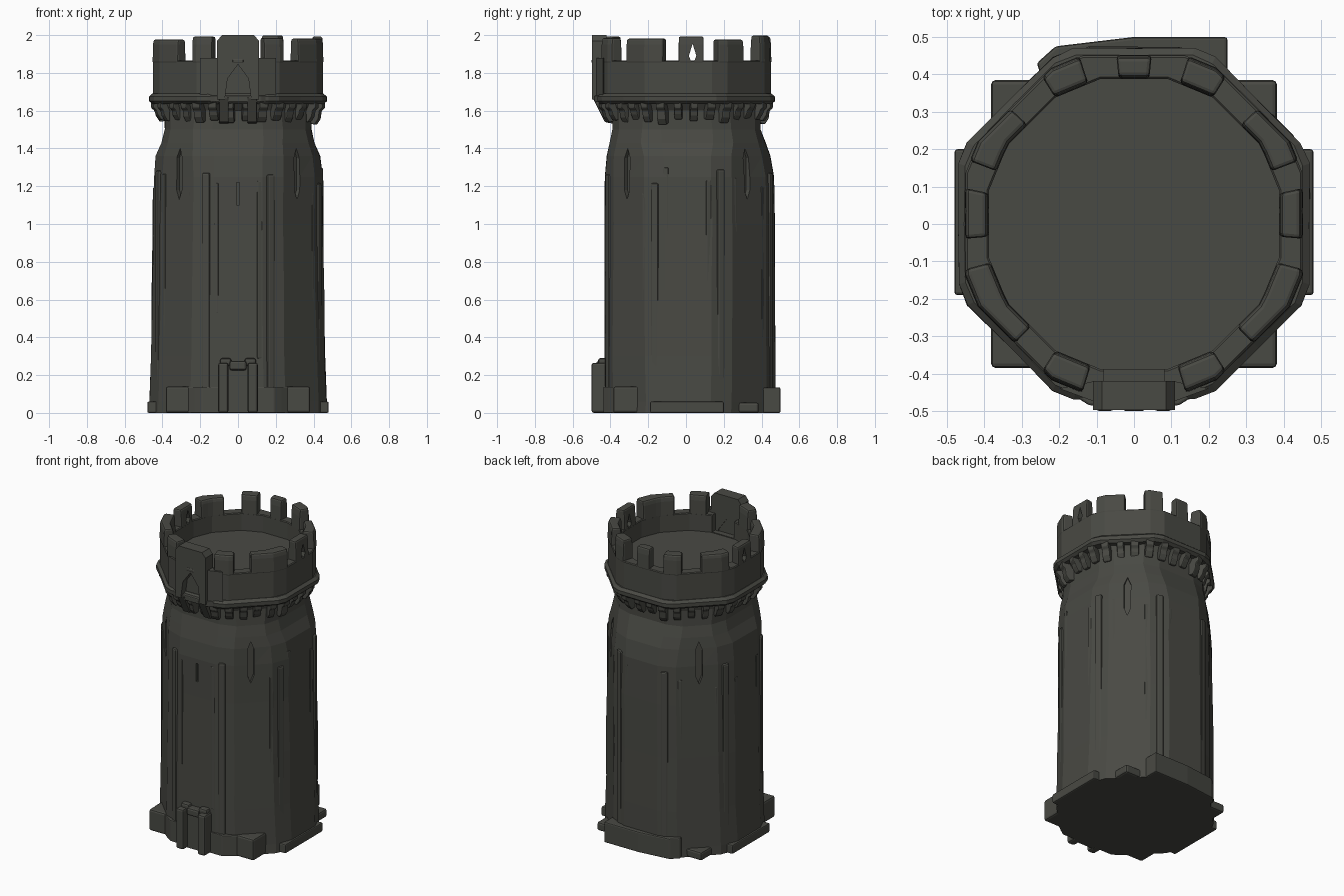
import bpy, bmesh, math, random
from mathutils import Matrix, Vector

if "Cube" in bpy.data.objects:
    bpy.data.objects.remove(bpy.data.objects["Cube"])

random.seed(4)
stone = bpy.data.materials.new("dark stone")
stone.diffuse_color = (0.066, 0.067, 0.057, 1)
stone.use_nodes = True
stone.node_tree.nodes["Principled BSDF"].inputs["Base Color"].default_value = stone.diffuse_color


def finish(bm, name, bevel=0.0):
    bmesh.ops.recalc_face_normals(bm, faces=bm.faces[:])
    me = bpy.data.meshes.new(name)
    bm.to_mesh(me)
    bm.free()
    me.materials.append(stone)
    ob = bpy.data.objects.new(name, me)
    bpy.context.collection.objects.link(ob)
    if bevel:
        m = ob.modifiers.new("worn edges", 'BEVEL')
        m.width, m.segments, m.limit_method = bevel, 2, 'ANGLE'
    return ob


def loft(name, rings, bevel=0.0):
    """Skin a list of equal-length point loops, capping both ends."""
    bm = bmesh.new()
    loops = [[bm.verts.new(p) for p in ring] for ring in rings]
    for a, b in zip(loops, loops[1:]):
        for i in range(len(a)):
            j = (i + 1) % len(a)
            bm.faces.new((a[i], a[j], b[j], b[i]))
    bm.faces.new(loops[0])
    bm.faces.new(loops[-1])
    return finish(bm, name, bevel)


def shaft_corners(ax, f, b, df, db):
    """Eight corners: side, front and back distances, plus x+y sums of the diagonals."""
    return [(ax, ax - df), (ax, db - ax), (db - b, b), (b - db, b),
            (-ax, db - ax), (-ax, ax - df), (f - df, -f), (df - f, -f)]


def shaft_ring(z, *size):
    """The corners, worn down to a narrow chamfer, with a little unevenness."""
    c = [Vector((x, y, z)) for x, y in shaft_corners(*size)]
    pts = []
    for i, p in enumerate(c):
        for q in (c[i - 1], c[(i + 1) % 8]):
            wobble = Vector((random.uniform(-.003, .003), random.uniform(-.003, .003), 0))
            pts.append(p + (q - p) * .17 + wobble)
    return pts


def radius(deg, apothem, limit):
    """Octagon radius with its corners chamfered at 'limit' degrees from the face centre."""
    t = abs((deg + 22.5) % 45 - 22.5)
    r = apothem / math.cos(math.radians(limit))
    if t <= limit:
        return apothem / math.cos(math.radians(t))
    return r * math.cos(math.radians(22.5 - limit)) / math.cos(math.radians(22.5 - t))


def polar(deg, r):
    return r * math.cos(math.radians(deg)), r * math.sin(math.radians(deg))


def crown_ring(z, apothem, limit=17, jitter=0.0):
    pts = []
    for k in range(8):
        for d in (45 * k - limit, 45 * k, 45 * k + limit):
            r = radius(d, apothem, limit) + random.uniform(-jitter, jitter)
            pts.append((*polar(d, r), z))
    return pts


def box(name, x0, x1, y0, y1, z0, z1, bevel=0.008, turn=0.0):
    rings = [[(x0, y0, z), (x1, y0, z), (x1, y1, z), (x0, y1, z)] for z in (z0, z1)]
    ob = loft(name, rings, bevel)
    ob.data.transform(Matrix.Rotation(turn, 4, 'Z'))
    return ob


def cut(ob, cutters):
    """Subtract the cutters, then throw them away."""
    for c in cutters:
        m = ob.modifiers.new("cut", 'BOOLEAN')
        m.operation, m.object, m.solver = 'DIFFERENCE', c, 'EXACT'
    dg = bpy.context.evaluated_depsgraph_get()
    me = bpy.data.meshes.new_from_object(ob.evaluated_get(dg))
    ob.modifiers.clear()
    ob.data = me
    for c in cutters:
        bpy.data.objects.remove(c)


# Shaft: the four main faces pinch in at the neck, the diagonals run nearly straight up
shape = [(0, .472, .43, .475, .64, .66), (.06, .468, .43, .473, .638, .66),
         (.3, .46, .43, .472, .632, .658), (.65, .455, .43, .472, .628, .655),
         (1.0, .45, .428, .47, .625, .652), (1.25, .446, .428, .466, .623, .645),
         (1.36, .435, .42, .445, .618, .632), (1.43, .405, .405, .42, .608, .618),
         (1.5, .388, .387, .397, .592, .598), (1.6, .39, .39, .395, .582, .585),
         (1.655, .43, .43, .43, .605, .605)]
shaft = loft("tower_shaft", [shaft_ring(*s) for s in shape])

# Arrow slits on the diagonal faces and the front
slits = []
for k in range(4):
    r = .43 if k < 2 else .418
    rings = [[Vector((d, y, z)) for y, z in
              ((0, 1.13), (.02, 1.18), (.02, 1.35), (0, 1.4), (-.02, 1.35), (-.02, 1.18))]
             for d in (r, .6)]
    c = loft("slit_cutter", rings)
    c.data.transform(Matrix.Rotation(math.radians(45 + 90 * k), 4, 'Z'))
    slits.append(c)
slits.append(box("slit_cutter", -.007, .007, -.6, -.412, 1.1, 1.22, 0))
cut(shaft, slits)

# Weathered ribs along the corners of the shaft
for x, y in shaft_corners(.45, .428, .468, .625, .652):
    a, r = math.atan2(y, x), math.hypot(x, y)
    off = random.uniform(-.02, .02)
    box("corner_rib", r - .07, r - .014, off - .022, off + .022, .05,
        random.uniform(1.2, 1.3), .01, a)
    for side in (-1, 1):
        b = a + side * random.uniform(.13, .17)
        rr = r * math.cos(math.pi / 8) / math.cos(math.pi / 8 - abs(b - a))
        box("thin_rib", rr - .05, rr - .001, -.014, .014, random.uniform(.15, .6),
            random.uniform(1.1, 1.3), .006, b)

# Foot of the tower: taller in front, low at the back corners
box("square_plinth_front", -.382, .382, -.385, 0, 0, .14, .012)
box("square_plinth_back", -.382, .382, -.1, .385, 0, .055, .012)
loft("front_plinth", [[(-.37, -.3, z), (-.23, -.41, z), (-.19, -.438, z), (.19, -.438, z),
                       (.23, -.41, z), (.37, -.3, z)] for z in (0, .138)], .006)
box("side_plinth", -.48, .48, -.19, .2, 0, .06)
loft("back_plinth", [[(-.25, .4, z), (.25, .4, z), (.25, .5, z), (0, .5, z),
                      (-.21, .475, z), (-.26, .43, z)] for z in (0, .135)], .008)

# Doorway: two jambs, recessed door and lintel
for s in (-1, 1):
    box("door_jamb", s * .078 - .027, s * .078 + .027, -.5, -.4, 0, .265, .012)
    box("jamb_cap", s * .065 - .03, s * .065 + .03, -.465, -.4, .25, .29, .012)
box("door", -.06, .06, -.455, -.4, 0, .25, .005)
box("door_lintel", -.045, .045, -.475, -.4, .225, .275, .012)

# Corbels under the parapet
for k in range(32):
    deg = 11.25 * (k + .5)
    e = radius(deg, 1, 17)
    low = random.uniform(1.525, 1.555)
    prof = ((.37 * e, low + .01), (.412 * e, low), (.432 * e, low + .03), (.438 * e, 1.6),
            (.455 * e, 1.615), (.457 * e, 1.66), (.37 * e, 1.66))
    w = random.uniform(.019, .025)
    ob = loft("corbel", [[(r, y, z) for r, z in prof] for y in (-w, w)], .006)
    ob.data.transform(Matrix.Rotation(math.radians(deg), 4, 'Z'))

# Ledge and parapet wall, with a sunken roof floor inside
loft("ledge", [crown_ring(z, r, 19, .002) for z, r in
               ((1.635, .452), (1.65, .469), (1.675, .469), (1.69, .452))])
parapet = loft("parapet", [crown_ring(z, r, l) for z, r, l in
                           ((1.65, .446, 17), (1.69, .45, 17), (1.86, .45, 17),
                            (1.865, .445, 17), (1.865, .393, 13), (1.86, .388, 13),
                            (1.75, .388, 13))])
cut(parapet, [box("recess_cutter", -.08, .08, -.425, -.3, 1.755, 2, 0)])


# Merlons follow the wall between two angles
def merlon(a0, a1):
    corners = sorted(45 * k + d for k in range(-3, 7) for d in (-17, -12, 12, 17))
    angles = [a0] + [v for v in corners if a0 + 1.5 < v < a1 - 1.5] + [a1]
    top = random.uniform(1.975, 1.998)
    rings = []
    for z, o, i in ((1.85, .452, .388), (1.95, .45, .39), (top, .445, .395)):
        rings.append([(*polar(d, radius(d, o, 17)), z) for d in angles] +
                     [(*polar(d, radius(d, i, 13)), z) for d in reversed(angles)])
    return loft("merlon", rings, .01)


side_merlons = []
for a0, a1 in ((-73, -58), (-45, -15), (-5, 12), (21, 43), (58, 72)):
    pair = [merlon(a0, a1), merlon(180 - a1, 180 - a0)]
    if a0 == -5:
        side_merlons = pair
merlon(84, 96)

# Diamond lookout slit through both side merlons
for m in side_merlons:
    cut(m, [loft("lookout_cutter", [[(x, .035, 1.84), (x, .055, 1.89), (x, .035, 1.955),
                                     (x, .015, 1.89)] for x in (-.6, .6)])])

# Projecting front turret box with a pointed opening
arch = ((-.11, 1.66), (-.11, 1.97), (-.085, 2), (.085, 2), (.11, 1.97), (.11, 1.66),
        (.07, 1.66), (.055, 1.77), (0, 1.845), (-.055, 1.77), (-.07, 1.66))
loft("turret_box", [[(x, y, z) for x, z in arch] for y in (-.497, -.42)])
box("turret_hood", -.03, .03, -.5, -.45, 1.85, 1.875, .008)
loft("turret_ledge", [[(-.22, -.42, z), (-.12, -.485, z), (.12, -.485, z), (.22, -.42, z)]
                      for z in (1.645, 1.68)], .006)
for s in (-1, 1):
    loft("turret_bracket", [[(x, y, z) for y, z in ((-.38, 1.53), (-.43, 1.54), (-.46, 1.6),
                                                   (-.495, 1.67), (-.38, 1.67))]
                            for x in (s * .075 - .026, s * .075 + .026)], .006)
    loft("turret_cheek", [[(s * .2, -.44, z), (s * .105, -.475, z), (s * .105, -.42, z)]
                          for z in (1.66, 1.88)])
